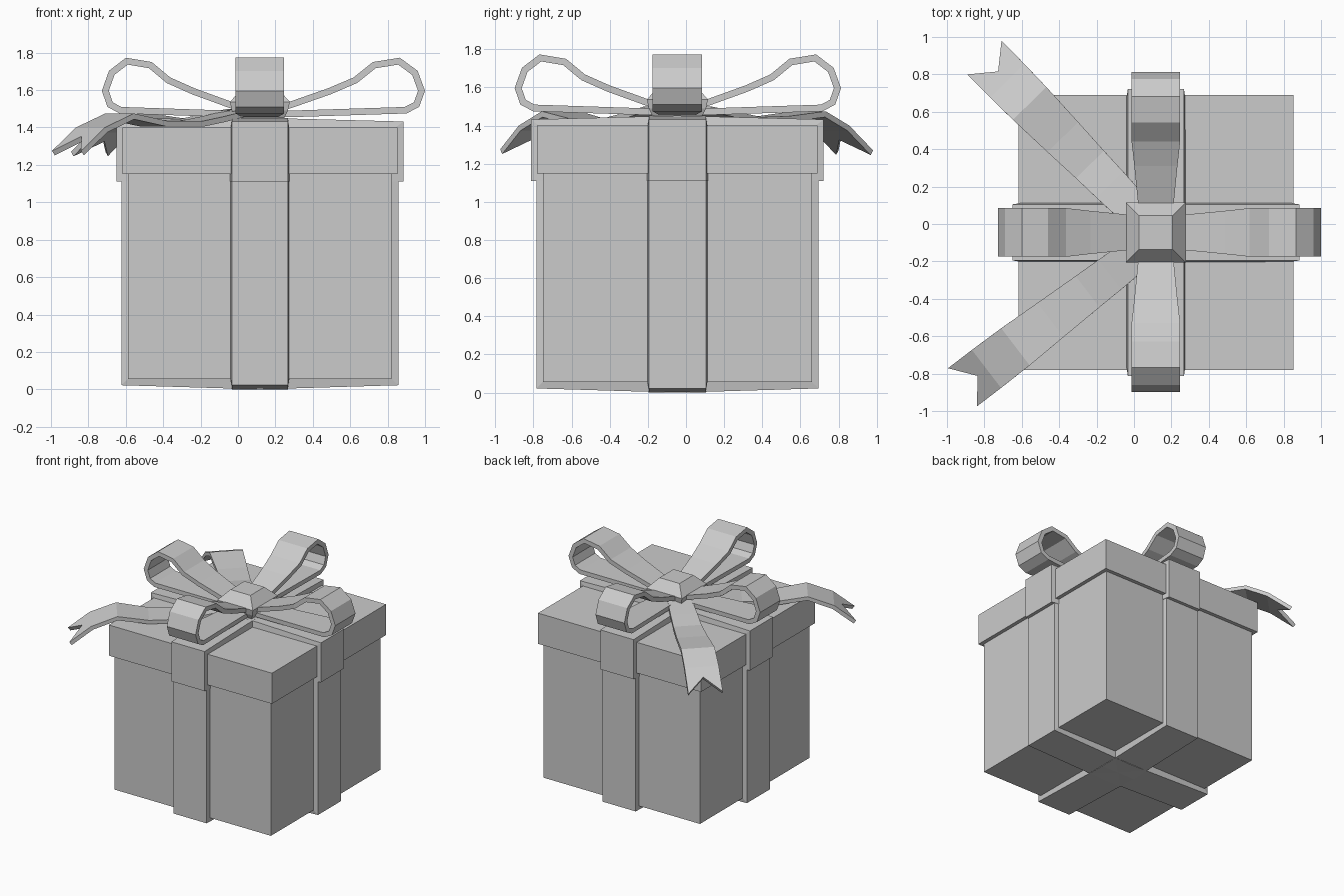
import bpy, math
from mathutils import Matrix, Vector

cube = bpy.data.objects.get("Cube")
if cube:
    bpy.data.objects.remove(cube, do_unlink=True)

CX, CY = 0.117, -0.045          # centre of the box

grey = bpy.data.materials.new("plain_grey")
grey.use_nodes = True
COLOUR = (0.6, 0.6, 0.6, 1)
grey.diffuse_color = COLOUR
grey.node_tree.nodes["Principled BSDF"].inputs["Base Color"].default_value = COLOUR


def add(name, verts, faces, angle=0, at=(CX, CY), thick=0):
    """Make a flat-shaded part, turned about z and moved into place."""
    mesh = bpy.data.meshes.new(name)
    place = Matrix.Translation((at[0], at[1], 0)) @ Matrix.Rotation(angle, 4, 'Z')
    mesh.from_pydata([place @ Vector(v) for v in verts], [], faces)
    mesh.materials.append(grey)
    obj = bpy.data.objects.new(name, mesh)
    bpy.context.collection.objects.link(obj)
    if thick:
        mod = obj.modifiers.new("thickness", 'SOLIDIFY')
        mod.thickness, mod.offset, mod.use_even_offset = thick, -1, True
    return obj


def grid_faces(rows, cols):
    return [(r * cols + c, (r + 1) * cols + c, (r + 1) * cols + c + 1, r * cols + c + 1)
            for r in range(rows - 1) for c in range(cols - 1)]


def stack(name, levels):
    """Square solid through (half width, height) levels."""
    verts = [(sx * h, sy * h, z) for h, z in levels
             for sx, sy in ((-1, -1), (1, -1), (1, 1), (-1, 1))]
    faces = [(0, 3, 2, 1), tuple(range(len(verts) - 4, len(verts)))]
    for k in range(len(levels) - 1):
        for i in range(4):
            j = (i + 1) % 4
            faces.append((4 * k + i, 4 * k + j, 4 * k + 4 + j, 4 * k + 4 + i))
    return add(name, verts, faces)


def strap(name, outer, inner, angle):
    """Band with bevelled edges, following half a path mirrored about the centre."""
    def whole(p):
        return p + [(-u, z) for u, z in reversed(p[:-1])]
    verts = []
    for (uo, zo), (ui, zi) in zip(whole(outer), whole(inner)):
        verts += [(ui, -0.16, zi), (uo, -0.15, zo), (uo, 0.15, zo), (ui, 0.16, zi)]
    n = len(verts) // 4
    faces = [(0, 1, 2, 3), tuple(range(4 * n - 1, 4 * n - 5, -1))]
    for k in range(n - 1):
        for i in range(4):
            j = (i + 1) % 4
            faces.append((4 * k + i, 4 * k + 4 + i, 4 * k + 4 + j, 4 * k + j))
    obj = add(name, verts, faces, angle)
    if outer[0][1] > outer[-1][1]:       # a path running under the box is wound the other way
        obj.data.flip_normals()
    return obj


def tail(name, at, direction, path, notch):
    """Hanging ribbon end with a V cut; path holds (distance, height, half width)."""
    verts = [(d, s * w, z) for d, z, w in path for s in (-1, 0, 1)]
    (d0, z0, _), (d1, z1, _) = path[-2:]
    t = notch / (d1 - d0)
    verts[-2] = (d1 - notch, 0, z1 + (z0 - z1) * t)
    return add(name, verts, grid_faces(len(path), 3),
               math.atan2(direction[1], direction[0]), at, 0.03)


# Box and lid
stack("box_body", [(0.705, 0.055), (0.705, 1.2)])
stack("box_lid", [(0.735, 1.15), (0.735, 1.4)])

# Straps around the body and over the lid
for label, turn in (("side_to_side", 0), ("front_to_back", math.pi / 2)):
    strap("body_strap_" + label, [(0.74, 1.17), (0.74, 0.022), (0, 0)],
          [(0.69, 1.17), (0.69, 0.07), (0, 0.07)], turn)
    strap("lid_strap_" + label, [(0.767, 1.11), (0.767, 1.432), (0, 1.452)],
          [(0.70, 1.11), (0.70, 1.38), (0, 1.38)], turn)

# Four bow loops: (reach, height, half width)
LOOP = [(0.05, 1.51, 0.09), (0.15, 1.537, 0.095), (0.35, 1.61, 0.115), (0.48, 1.668, 0.13),
        (0.578, 1.75, 0.13), (0.716, 1.773, 0.13), (0.807, 1.703, 0.13), (0.845, 1.596, 0.13),
        (0.815, 1.51, 0.13), (0.75, 1.475, 0.13), (0.15, 1.455, 0.095), (0.05, 1.455, 0.09)]
for side, turn, reach in (("left", 0, 1.045), ("back", 1, 1.015),
                          ("right", 2, 1.0), ("front", 3, 1.01)):
    verts = [(u * reach, s * w, z) for u, z, w in LOOP for s in (-1, 1)]
    add("bow_loop_" + side, verts, grid_faces(len(LOOP), 2), turn * math.pi / 2, thick=0.035)

# Knot
stack("bow_knot", [(0.13, 1.45), (0.15, 1.49), (0.16, 1.537), (0.09, 1.615)])

# Ribbon tails
tail("back_ribbon_tail", (-0.06, 0.14), (-0.74, 0.75),
     [(-0.1, 1.5, 0.09), (0.1, 1.47, 0.1), (0.25, 1.445, 0.105), (0.456, 1.45, 0.115),
      (0.709, 1.475, 0.125), (0.88, 1.4, 0.128), (1.054, 1.27, 0.129)], 0.105)
tail("front_ribbon_tail", (-0.05, -0.21), (-0.867, -0.663),
     [(-0.1, 1.5, 0.09), (0.1, 1.46, 0.1), (0.25, 1.435, 0.105), (0.5, 1.435, 0.115),
      (0.735, 1.475, 0.125), (0.93, 1.4, 0.128), (1.091, 1.275, 0.128)], 0.1)
